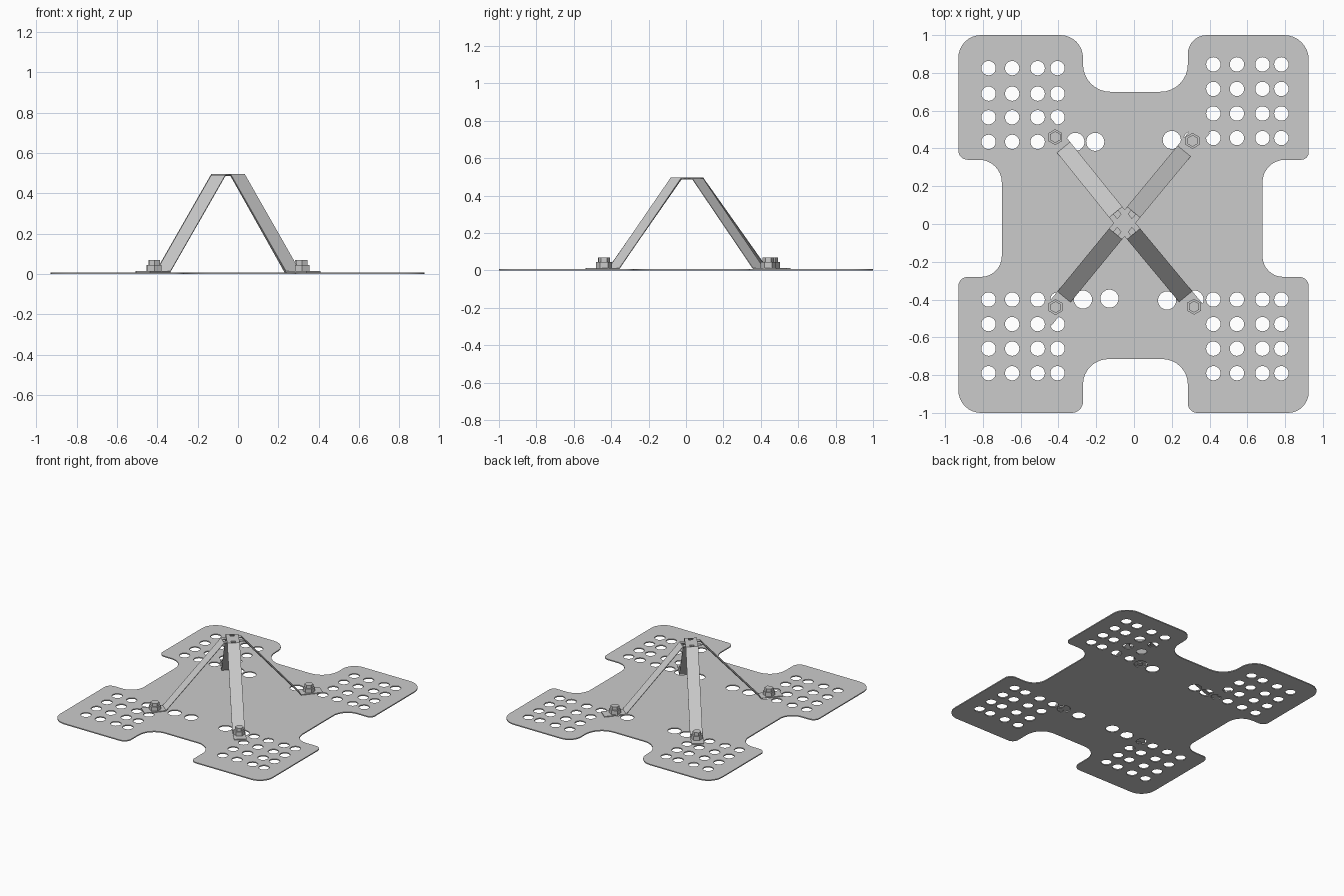
import bpy, bmesh, math
from mathutils import Vector, Matrix

if "Cube" in bpy.data.objects:
    bpy.data.objects.remove(bpy.data.objects["Cube"])

PLATE_T = 0.008
STRAP_T = 0.006
STRAP_W = 0.09
APEX = Vector((-0.05, 0.005))


def rounded(corners, steps=8):
    """Outline points from (x, y, corner radius)."""
    pts = []
    n = len(corners)
    for i, (x, y, r) in enumerate(corners):
        p = Vector((x, y))
        d1 = (Vector(corners[i - 1][:2]) - p).normalized()
        d2 = (Vector(corners[(i + 1) % n][:2]) - p).normalized()
        c = p + (d1 + d2) * r
        for k in range(steps + 1):
            t = math.pi / 2 * k / steps
            pts.append(c - (d2 * math.cos(t) + d1 * math.sin(t)) * r)
    return pts


def circle(x, y, r, n=24):
    return [Vector((x + r * math.cos(2 * math.pi * k / n),
                    y + r * math.sin(2 * math.pi * k / n))) for k in range(n)]


def mesh_object(name, bm):
    bmesh.ops.recalc_face_normals(bm, faces=bm.faces)
    me = bpy.data.meshes.new(name)
    bm.to_mesh(me)
    bm.free()
    ob = bpy.data.objects.new(name, me)
    bpy.context.collection.objects.link(ob)
    return ob


def activate(ob):
    bpy.ops.object.select_all(action='DESELECT')
    ob.select_set(True)
    bpy.context.view_layer.objects.active = ob


# base plate: notched outline with hole grids, as a filled 2D curve
outline = [
    (-0.93, 1, .12), (-0.27, 1, .12), (-0.27, .70, .145), (.285, .70, .145),
    (.285, 1, .1), (.925, 1, .13), (.925, .34, .04), (.68, .34, .12),
    (.68, -.28, .11), (.925, -.28, .05), (.925, -1, .11), (.285, -1, .05),
    (.285, -.715, .135), (-.27, -.715, .135), (-.27, -1, .06), (-.93, -1, .12),
    (-.93, -.28, .05), (-.70, -.28, .11), (-.70, .34, .12), (-.93, .34, .05)]
left_x, right_x = (-.77, -.645, -.51, -.405), (.42, .545, .68, .78)
low_y = (-.40, -.53, -.66, -.79)
grids = [(left_x, (.825, .69, .565, .435)), (right_x, (.845, .715, .585, .455)),
         (left_x, low_y), (right_x, low_y)]
loops = [rounded(outline)]
for xs, ys in grids:
    loops += [circle(x, y, .038) for x in xs for y in ys]
for x, y in [(-.31, .435), (-.205, .435), (.20, .445), (.31, .445),
             (-.27, -.40), (-.13, -.395), (.175, -.405), (.32, -.40)]:
    loops.append(circle(x, y, .048))

cu = bpy.data.curves.new("base_plate", 'CURVE')
cu.dimensions = '2D'
cu.fill_mode = 'BOTH'
cu.extrude = PLATE_T / 2
for pts in loops:
    sp = cu.splines.new('POLY')
    sp.points.add(len(pts) - 1)
    for q, p in zip(sp.points, pts):
        q.co = (p.x, p.y, 0, 1)
    sp.use_cyclic_u = True
plate = bpy.data.objects.new("base_plate", cu)
bpy.context.collection.objects.link(plate)
plate.location.z = PLATE_T / 2
activate(plate)
bpy.ops.object.convert(target='MESH')
bpy.ops.object.shade_smooth_by_angle(angle=math.radians(30))


def strap(name, bolt_a, bolt_b, top):
    """Bent strip: foot, leg, flat top, leg, foot."""
    a, b = Vector(bolt_a), Vector(bolt_b)
    da, db = (a - APEX).normalized(), (b - APEX).normalized()
    zf = PLATE_T + STRAP_T
    path = [(a + da * .09, zf), (a - da * .07, zf), (APEX + da * .075, top),
            (APEX + db * .075, top), (b - db * .07, zf), (b + db * .09, zf)]
    d = (b - a).normalized()
    side = Vector((-d.y, d.x)) * STRAP_W / 2
    bm = bmesh.new()
    rows = []
    for p, z in path:
        rows.append([bm.verts.new((*(p + side * s), z - h))
                     for s, h in ((1, 0), (-1, 0), (-1, STRAP_T), (1, STRAP_T))])
    for r, q in zip(rows, rows[1:]):
        for k in range(4):
            bm.faces.new((r[k], r[(k + 1) % 4], q[(k + 1) % 4], q[k]))
    bm.faces.new(rows[0])
    bm.faces.new(rows[-1])
    ob = mesh_object(name, bm)

    # square slots beside the crossing
    cut = bmesh.new()
    for v in (da, db):
        c = APEX + v * .058
        m = (Matrix.Translation((c.x, c.y, top)) @
             Matrix.Rotation(math.atan2(v.y, v.x), 4, 'Z') @
             Matrix.Diagonal((.03, .03, .1, 1)))
        bmesh.ops.create_cube(cut, size=1, matrix=m)
    cutter = mesh_object("slot_cutter", cut)
    cutter.hide_render = True
    mod = ob.modifiers.new("slots", 'BOOLEAN')
    mod.object = cutter
    mod.solver = 'EXACT'
    activate(ob)
    bpy.ops.object.modifier_apply(modifier=mod.name)
    bpy.data.objects.remove(cutter)


bolts = [(-.417, .46), (.318, -.438), (-.415, -.44), (.31, .44)]
strap("upper_strap", bolts[0], bolts[1], .497)
strap("lower_strap", bolts[2], bolts[3], .4915)

# bolts: shank, hex nut and smaller hex head
for i, (x, y) in enumerate(bolts):
    bm = bmesh.new()
    for n, r, z0, z1 in ((16, .02, .002, .03), (6, .042, .014, .045), (6, .031, .045, .07)):
        bmesh.ops.create_cone(bm, cap_ends=True, segments=n, radius1=r, radius2=r,
                              depth=z1 - z0,
                              matrix=Matrix.Translation((x, y, (z0 + z1) / 2)))
    mesh_object(f"bolt_{i + 1}", bm)
